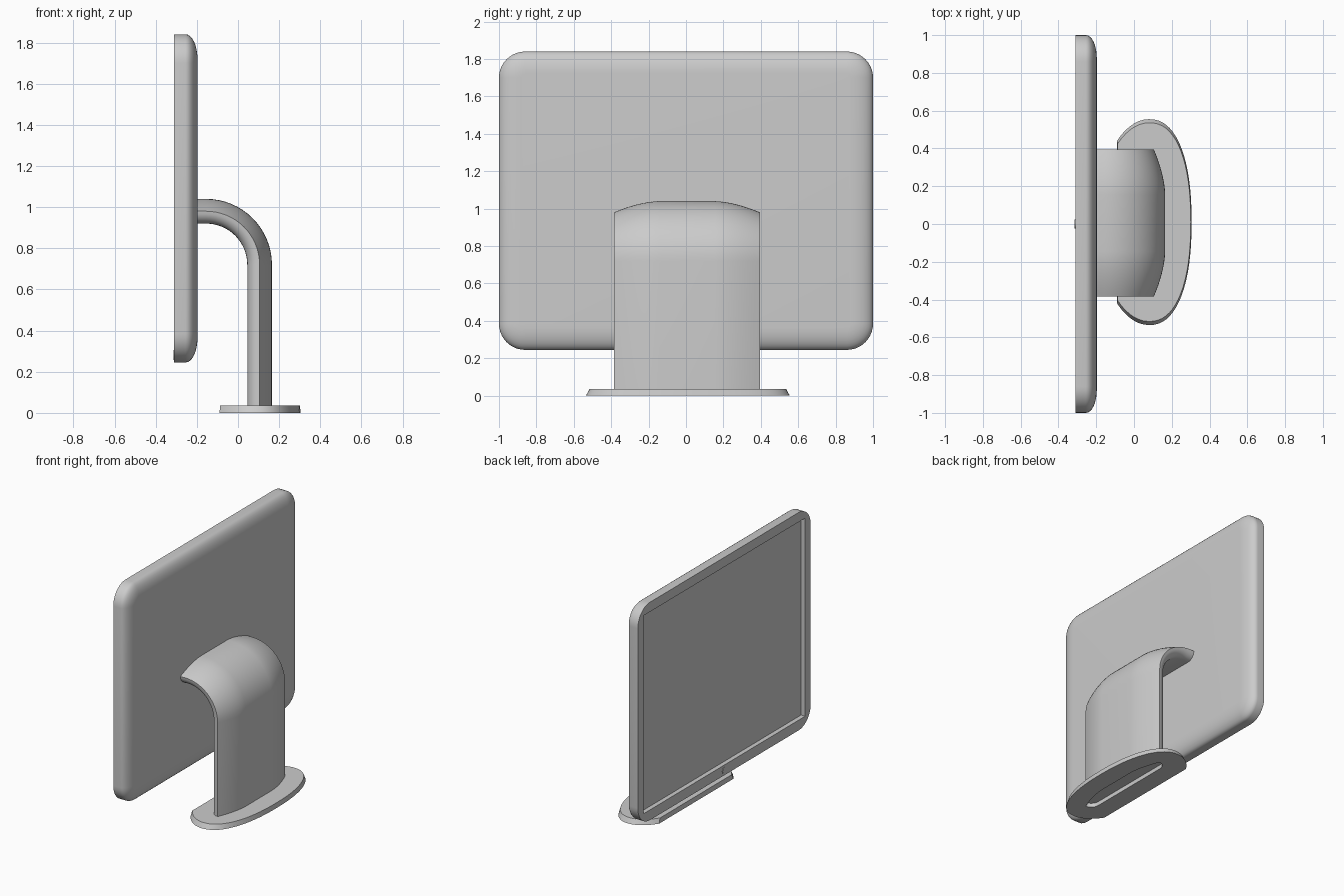
import bpy, bmesh, math
from mathutils import Vector

if "Cube" in bpy.data.objects:
    bpy.data.objects.remove(bpy.data.objects["Cube"])

grey = bpy.data.materials.new("grey plastic")
grey.diffuse_color = (0.6, 0.6, 0.6, 1)
grey.use_nodes = True
grey.node_tree.nodes["Principled BSDF"].inputs["Base Color"].default_value = grey.diffuse_color


def loft(name, rings, angle=35):
    """Skin a list of equal-length closed rings and cap both ends."""
    bm = bmesh.new()
    loops = [[bm.verts.new(p) for p in ring] for ring in rings]
    n = len(rings[0])
    for a, b in zip(loops, loops[1:]):
        for i in range(n):
            j = (i + 1) % n
            bm.faces.new((a[i], a[j], b[j], b[i]))
    bm.faces.new(loops[0])
    bm.faces.new(loops[-1])
    bmesh.ops.remove_doubles(bm, verts=bm.verts, dist=1e-5)
    bmesh.ops.recalc_face_normals(bm, faces=bm.faces)
    mesh = bpy.data.meshes.new(name)
    bm.to_mesh(mesh)
    bm.free()
    mesh.materials.append(grey)
    ob = bpy.data.objects.new(name, mesh)
    bpy.context.collection.objects.link(ob)
    bpy.ops.object.select_all(action='DESELECT')
    ob.select_set(True)
    bpy.context.view_layer.objects.active = ob
    bpy.ops.object.shade_smooth_by_angle(angle=math.radians(angle))
    return ob


def rounded_rect(x, y_half, z0, z1, r, steps=10):
    """Rounded rectangle in the yz plane; r = 0 collapses to sharp corners."""
    pts = []
    corners = ((1, z1, 0), (-1, z1, 90), (-1, z0, 180), (1, z0, 270))
    for side, z, start in corners:
        cy = side * (y_half - r)
        cz = z - r if z == z1 else z + r
        for k in range(steps + 1):
            t = math.radians(start + 90 * k / steps)
            pts.append((x, cy + r * math.cos(t), cz + r * math.sin(t)))
    return pts


# Monitor housing: screen floor, recess wall, bezel, side band, domed back
Z0, Z1, R = 0.245, 1.84, 0.14
housing = [
    rounded_rect(-0.277, 0.935, 0.32, 1.77, 0),
    rounded_rect(-0.31, 0.935, 0.32, 1.77, 0),
    rounded_rect(-0.31, 1.0, Z0, Z1, R),
    rounded_rect(-0.255, 1.0, Z0, Z1, R),
]
for k in range(1, 9):
    t = math.radians(90 * k / 8)
    inset = 0.12 * (1 - math.cos(t))
    housing.append(rounded_rect(-0.255 + 0.058 * math.sin(t), 1 - inset,
                                Z0 + inset, Z1 - inset, R - inset))
loft("monitor_housing", housing)

# Power button on the lower bezel
loft("power_button", [
    [(x, 0.024 * math.cos(math.tau * k / 20), 0.282 + 0.024 * math.sin(math.tau * k / 20))
     for k in range(20)] for x in (-0.308, -0.314)])

# Arm cross-section as (thickness, width): long curved outside, flat inside
half = []
for k in range(9):
    t = math.radians(90 * k / 8)
    half.append((0.06 - 0.06 * (k / 8) ** 1.7, 0.15 + 0.24 * k / 8))
for k in range(1, 7):
    t = math.radians(90 * k / 6)
    half.append((-0.06 * math.sin(t), 0.33 + 0.06 * math.cos(t)))
section = half + [(n, -w) for n, w in reversed(half)]

# Arm path: up from the base, then a quarter turn into the housing
BEND_X, BEND_Z, BEND_R, ARM_Y = -0.155, 0.72, 0.26, 0.005
path = [(0.105, 0.03, 0)]
for k in range(17):
    t = math.radians(90 * k / 16)
    path.append((BEND_X + BEND_R * math.cos(t), BEND_Z + BEND_R * math.sin(t), t))
path.append((-0.21, BEND_Z + BEND_R, math.pi / 2))
loft("stand_arm", [
    [(x + n * math.cos(t), ARM_Y + w, z + n * math.sin(t)) for n, w in section]
    for x, z, t in path])

# Base plate: oval with a straight edge on the screen side, tapered upward
def base_outline(z, sx, sy):
    side = []
    for k in range(25):
        t = math.radians(127.9 * k / 24)
        c, s = math.cos(t), math.sin(t)
        if c > 0:
            x, y = 0.225 * c ** 0.87, 0.545 * s ** 0.87
        else:
            x, y = 0.277 * c, 0.545 * s
        side.append((x, y))
    pts = side + [(x, -y) for x, y in reversed(side[1:])]
    return [(0.08 + x * sx, 0.01 + y * sy, z) for x, y in pts]


base = loft("base_plate", [base_outline(0, 1, 1), base_outline(0.035, 0.98, 0.965)])

# Slot under the base, closed above by the foot of the arm
cutter = loft("slot_cutter", [
    [(0.105 + n * 0.97, ARM_Y + w * 0.99, z) for n, w in section] for z in (-0.05, 0.1)])
cutter.hide_render = True
mod = base.modifiers.new("slot", 'BOOLEAN')
mod.object = cutter
mod.operation = 'DIFFERENCE'
mod.solver = 'EXACT'
bpy.context.view_layer.objects.active = base
bpy.ops.object.modifier_apply(modifier=mod.name)
bpy.data.objects.remove(cutter, do_unlink=True)
